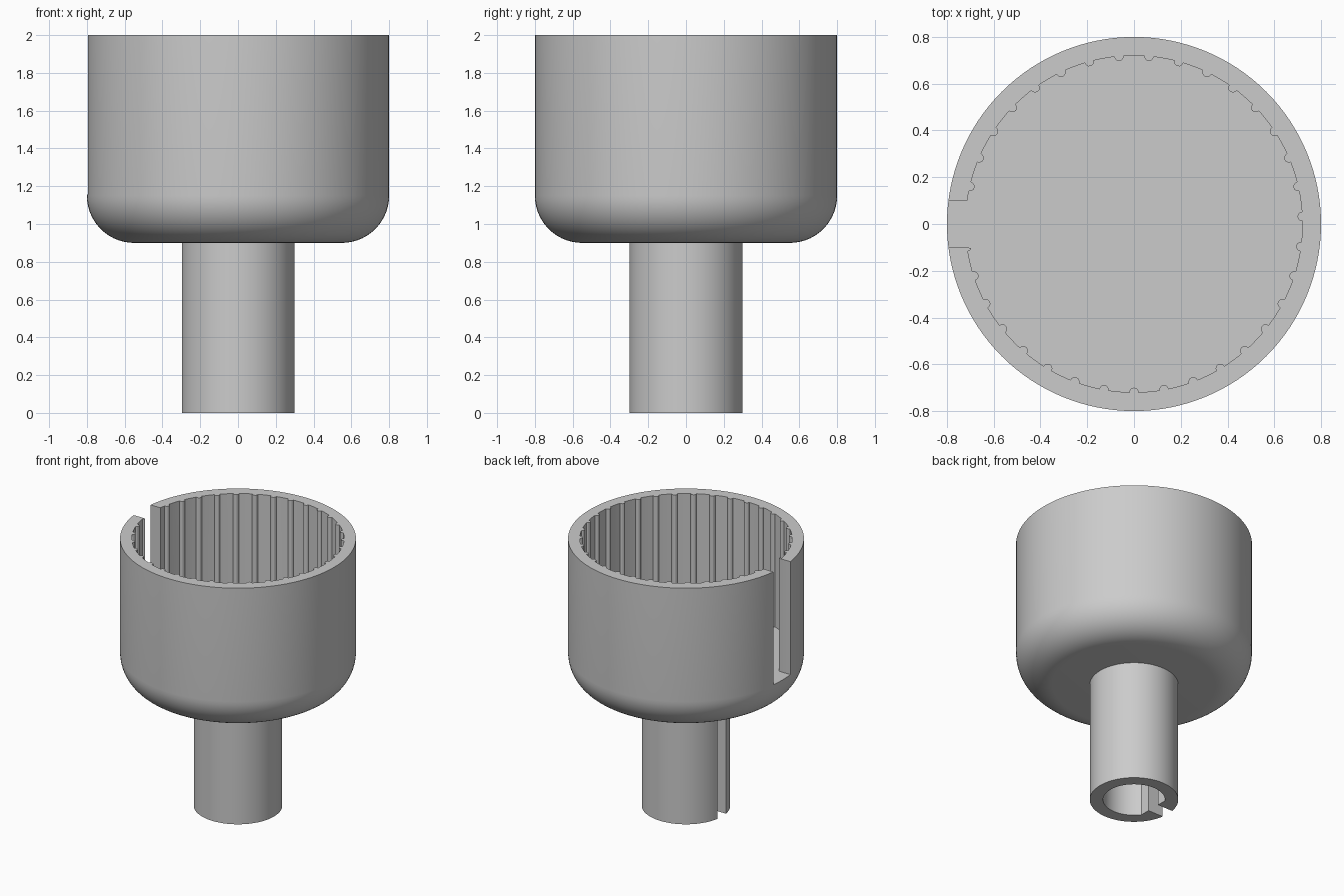
import bpy, bmesh
from math import cos, sin, pi, radians, sqrt, asin, acos

if "Cube" in bpy.data.objects:
    bpy.data.objects.remove(bpy.data.objects["Cube"], do_unlink=True)

grey = bpy.data.materials.new("plain grey")
grey.use_nodes = True
grey.diffuse_color = (0.6, 0.6, 0.6, 1)
grey.node_tree.nodes["Principled BSDF"].inputs["Base Color"].default_value = (0.6, 0.6, 0.6, 1)


def finish(bm, name):
    bmesh.ops.remove_doubles(bm, verts=bm.verts, dist=1e-5)
    bmesh.ops.recalc_face_normals(bm, faces=bm.faces)
    mesh = bpy.data.meshes.new(name)
    bm.to_mesh(mesh)
    bm.free()
    mesh.materials.append(grey)
    obj = bpy.data.objects.new(name, mesh)
    bpy.context.collection.objects.link(obj)
    return obj


def prism(name, outline, low, high):
    bm = bmesh.new()
    face = bm.faces.new([bm.verts.new((x, y, low)) for x, y in outline])
    new = bmesh.ops.extrude_face_region(bm, geom=[face])["geom"]
    bmesh.ops.translate(bm, vec=(0, 0, high - low),
                        verts=[v for v in new if isinstance(v, bmesh.types.BMVert)])
    return finish(bm, name)


def lathe(name, profile, steps):
    bm = bmesh.new()
    verts = [bm.verts.new((r, 0, z)) for r, z in profile]
    edges = [bm.edges.new(pair) for pair in zip(verts, verts[1:])]
    bmesh.ops.spin(bm, geom=verts + edges, cent=(0, 0, 0), axis=(0, 0, 1),
                   angle=2 * pi, steps=steps)
    return finish(bm, name)


def smooth(obj, angle):
    bpy.ops.object.select_all(action="DESELECT")
    obj.select_set(True)
    bpy.context.view_layer.objects.active = obj
    bpy.ops.object.shade_smooth_by_angle(angle=radians(angle))


def arc(radius, start, end, steps):
    return [(radius * cos(start + (end - start) * i / steps),
             radius * sin(start + (end - start) * i / steps)) for i in range(steps + 1)]


# Cup: solid round body with a rounded lower edge
R, FILLET, BASE, TOP, FLOOR = 0.8, 0.25, 0.9, 2.0, 1.155
corner = [(R - FILLET + x, BASE + FILLET + y) for x, y in arc(FILLET, -pi / 2, 0, 14)]
cup = lathe("cup", [(0, BASE)] + corner + [(R, TOP), (0, TOP)], 128)

# Cavity: circle with ribs pointing inward, opened by a slot on one side
CAVITY, RIB, RIBS, SLOT = 0.72, 0.02, 35, 0.1
pitch = 2 * pi / RIBS
half = 2 * asin(RIB / (2 * CAVITY))
points = []
for k in range(-9, RIBS - 9):
    a = -pi / 2 + k * pitch
    cx, cy = CAVITY * cos(a), CAVITY * sin(a)
    for i in range(7):
        t = a - pi / 2 - pi * i / 6
        points.append((cx + RIB * cos(t), cy + RIB * sin(t)))
    points += arc(CAVITY, a + half * 1.05, a + pitch - half * 1.05, 3)[1:-1]
points = [p for p in points if p[0] > 0 or abs(p[1]) > SLOT + 0.002]
# Start the loop just past the slot, running anticlockwise
first = next(i for i, p in enumerate(points)
             if p[0] < 0 and p[1] < 0 and points[i - 1][0] < 0 < points[i - 1][1])
points = points[first:] + points[:first]
mouth = sqrt(CAVITY ** 2 - SLOT ** 2)
outline = points + [(-mouth, SLOT), (-1, SLOT), (-1, -SLOT), (-mouth, -SLOT)]
cavity = prism("cavity_cutter", outline, FLOOR, TOP + 0.2)
cavity.hide_render = True

cut = cup.modifiers.new("cavity", "BOOLEAN")
cut.operation = "DIFFERENCE"
cut.solver = "EXACT"
cut.object = cavity
bpy.context.view_layer.update()
hollow = bpy.data.meshes.new_from_object(
    cup.evaluated_get(bpy.context.evaluated_depsgraph_get()))
cup.modifiers.clear()
cup.data = hollow
bpy.data.objects.remove(cavity, do_unlink=True)
smooth(cup, 25)

# Stem: split tube with a flat on the inside of its bore, next to the slit
STEM, BORE, FLAT, SLIT = 0.3, 0.21, 0.17, 0.05
outer_end = pi - asin(SLIT / STEM)
bore_end = pi - acos(FLAT / BORE)
section = arc(STEM, -outer_end, outer_end, 72) + [(-FLAT, SLIT)]
section += arc(BORE, bore_end, -bore_end, 48) + [(-FLAT, -SLIT)]
stem = prism("stem", section, 0, BASE)
smooth(stem, 25)
